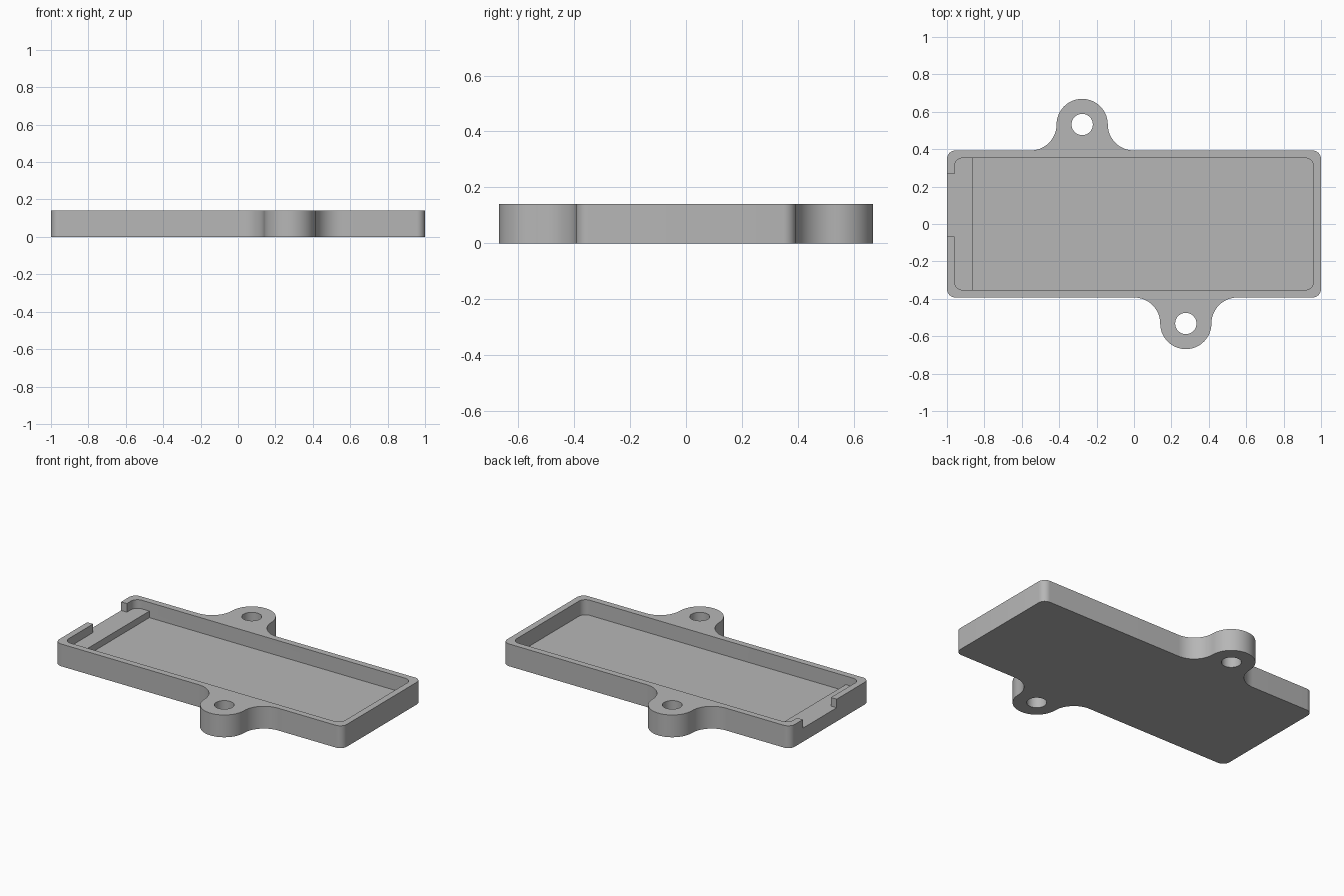
import bpy, bmesh
from math import cos, sin, pi

cube = bpy.data.objects.get("Cube")
if cube:
    bpy.data.objects.remove(cube, do_unlink=True)

HEIGHT, FLOOR, SHELF = 0.14, 0.045, 0.086
HALF_X, HALF_Y, WALL = 1.0, 0.393, 0.04
CORNER = 0.045
EAR_X, EAR_Y, EAR_R, HOLE_R = 0.277, 0.532, 0.137, 0.057

grey = bpy.data.materials.new("plain grey")
grey.use_nodes = True
colour = (0.47, 0.47, 0.47, 1)
grey.diffuse_color = colour
grey.node_tree.nodes["Principled BSDF"].inputs["Base Color"].default_value = colour


def arc(cx, cy, r, start, end, steps=12):
    """Points along an arc, angles in quarter turns."""
    angles = [(start + (end - start) * i / steps) * pi / 2 for i in range(steps + 1)]
    return [(cx + r * cos(a), cy + r * sin(a)) for a in angles]


def prism(name, outline, z0, z1):
    """Extrude a closed counter-clockwise outline from z0 to z1."""
    bm = bmesh.new()
    base = bm.faces.new([bm.verts.new((x, y, z0)) for x, y in outline])
    top = bmesh.ops.extrude_face_region(bm, geom=[base])["geom"]
    bmesh.ops.translate(bm, vec=(0, 0, z1 - z0),
                        verts=[v for v in top if isinstance(v, bmesh.types.BMVert)])
    bmesh.ops.recalc_face_normals(bm, faces=bm.faces)
    mesh = bpy.data.meshes.new(name)
    bm.to_mesh(mesh)
    bm.free()
    mesh.materials.append(grey)
    obj = bpy.data.objects.new(name, mesh)
    bpy.context.collection.objects.link(obj)
    return obj


def select(obj):
    bpy.ops.object.select_all(action='DESELECT')
    obj.select_set(True)
    bpy.context.view_layer.objects.active = obj


def cut(target, cutter):
    cutter.hide_render = True
    mod = target.modifiers.new("cut", 'BOOLEAN')
    mod.operation, mod.solver, mod.object = 'DIFFERENCE', 'EXACT', cutter
    select(target)
    bpy.ops.object.modifier_apply(modifier=mod.name)
    bpy.data.objects.remove(cutter, do_unlink=True)


# Back half of the outline: right corner, ear with concave fillets, left corner
fillet = EAR_Y - HALF_Y
reach = EAR_R + fillet
half = arc(HALF_X - CORNER, HALF_Y - CORNER, CORNER, 0, 1, 8)
half += arc(-EAR_X + reach, EAR_Y, fillet, 3, 2)
half += arc(-EAR_X, EAR_Y, EAR_R, 0, 2, 28)[1:-1]
half += arc(-EAR_X - reach, EAR_Y, fillet, 4, 3)
half += arc(-HALF_X + CORNER, HALF_Y - CORNER, CORNER, 1, 2, 8)

# The front half is the same outline turned by half a turn
tray = prism("tray", half + [(-x, -y) for x, y in half], 0, HEIGHT)

# Rounded pocket
px, py = HALF_X - WALL, HALF_Y - WALL
right_end = arc(px - CORNER, -py + CORNER, CORNER, -1, 0, 8) \
    + arc(px - CORNER, py - CORNER, CORNER, 0, 1, 8)
left_end = [(-x, -y) for x, y in right_end]
cut(tray, prism("pocket_cutter", right_end + left_end, FLOOR, HEIGHT + 0.1))

# Cable notch in the left end wall
notch = [(-1.1, -0.068), (-0.94, -0.068), (-0.94, 0.268), (-1.1, 0.268)]
cut(tray, prism("notch_cutter", notch, SHELF, HEIGHT + 0.1))

# Screw holes through both ears
for s in (1, -1):
    hole = arc(-EAR_X * s, EAR_Y * s, HOLE_R, 0, 4, 36)[:-1]
    cut(tray, prism("hole_cutter", hole, -0.1, HEIGHT + 0.1))

# Raised shelf inside the notched end
step_x = -0.863
shelf = prism("shelf", left_end + [(step_x, -py), (step_x, py)], FLOOR, SHELF)

for obj in (tray, shelf):
    select(obj)
    bpy.ops.object.shade_smooth_by_angle(angle=pi / 6)
